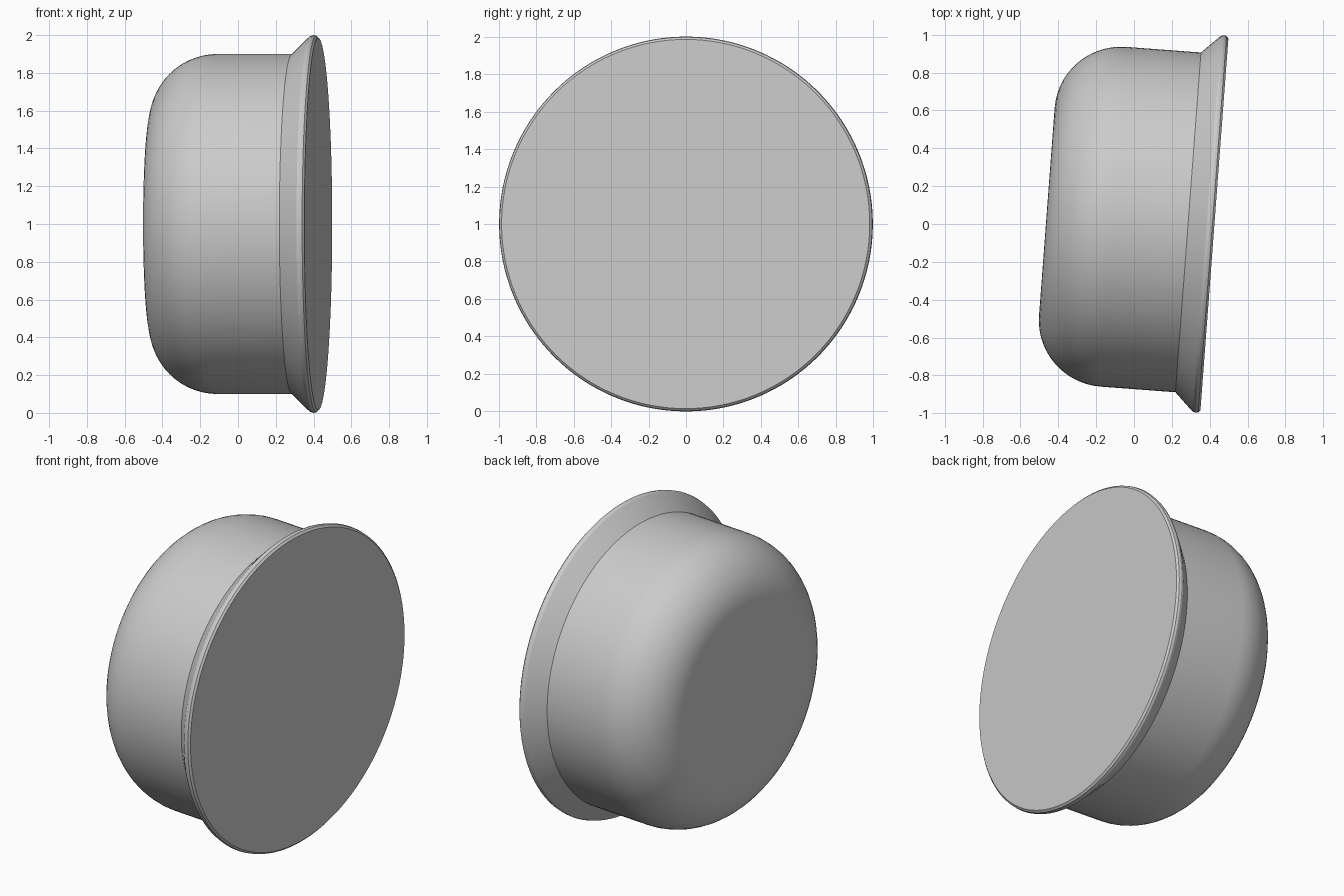
import bpy, bmesh, math
from mathutils import Matrix

cube = bpy.data.objects.get("Cube")
if cube:
    bpy.data.objects.remove(cube, do_unlink=True)

grey = bpy.data.materials.new("plain grey")
grey.use_nodes = True
colour = (0.6, 0.6, 0.6, 1)
grey.diffuse_color = colour
grey.node_tree.nodes["Principled BSDF"].inputs["Base Color"].default_value = colour

SEGMENTS = 128
TILT = math.radians(-4.3)


def lathe(name, profile):
    """Revolve (position along x, radius) points around the x axis."""
    bm = bmesh.new()
    verts = [bm.verts.new((x, 0, r)) for x, r in profile]
    edges = [bm.edges.new(pair) for pair in zip(verts, verts[1:])]
    bmesh.ops.spin(bm, geom=verts + edges, cent=(0, 0, 0), axis=(1, 0, 0),
                   angle=math.tau, steps=SEGMENTS, use_merge=True)
    bmesh.ops.remove_doubles(bm, verts=bm.verts, dist=1e-5)
    # Close the open rings with flat caps
    bmesh.ops.holes_fill(bm, edges=[e for e in bm.edges if e.is_boundary], sides=0)
    bmesh.ops.recalc_face_normals(bm, faces=bm.faces)
    mesh = bpy.data.meshes.new(name)
    bm.to_mesh(mesh)
    bm.free()
    mesh.materials.append(grey)
    obj = bpy.data.objects.new(name, mesh)
    bpy.context.collection.objects.link(obj)
    obj.matrix_world = Matrix.Translation((0.4, 0, 1)) @ Matrix.Rotation(TILT, 4, "Z")
    bpy.ops.object.select_all(action="DESELECT")
    obj.select_set(True)
    bpy.context.view_layer.objects.active = obj
    bpy.ops.object.shade_smooth_by_angle(angle=math.radians(25))
    return obj


# Rounded bowl, flared collar, narrow lip and flat front in one profile
bowl_corner = [(-0.51 - 0.353 * math.cos(a), 0.55 + 0.35 * math.sin(a))
               for a in (math.pi / 2 * i / 14 for i in range(15))]
collar = [(-0.114, 0.9), (-0.03, 0.982)]
lip = [(-0.016, 0.995), (0, 1.0), (0.014, 0.997), (0.025, 0.985)]
lathe("rimmed_bowl", bowl_corner + collar + lip)
